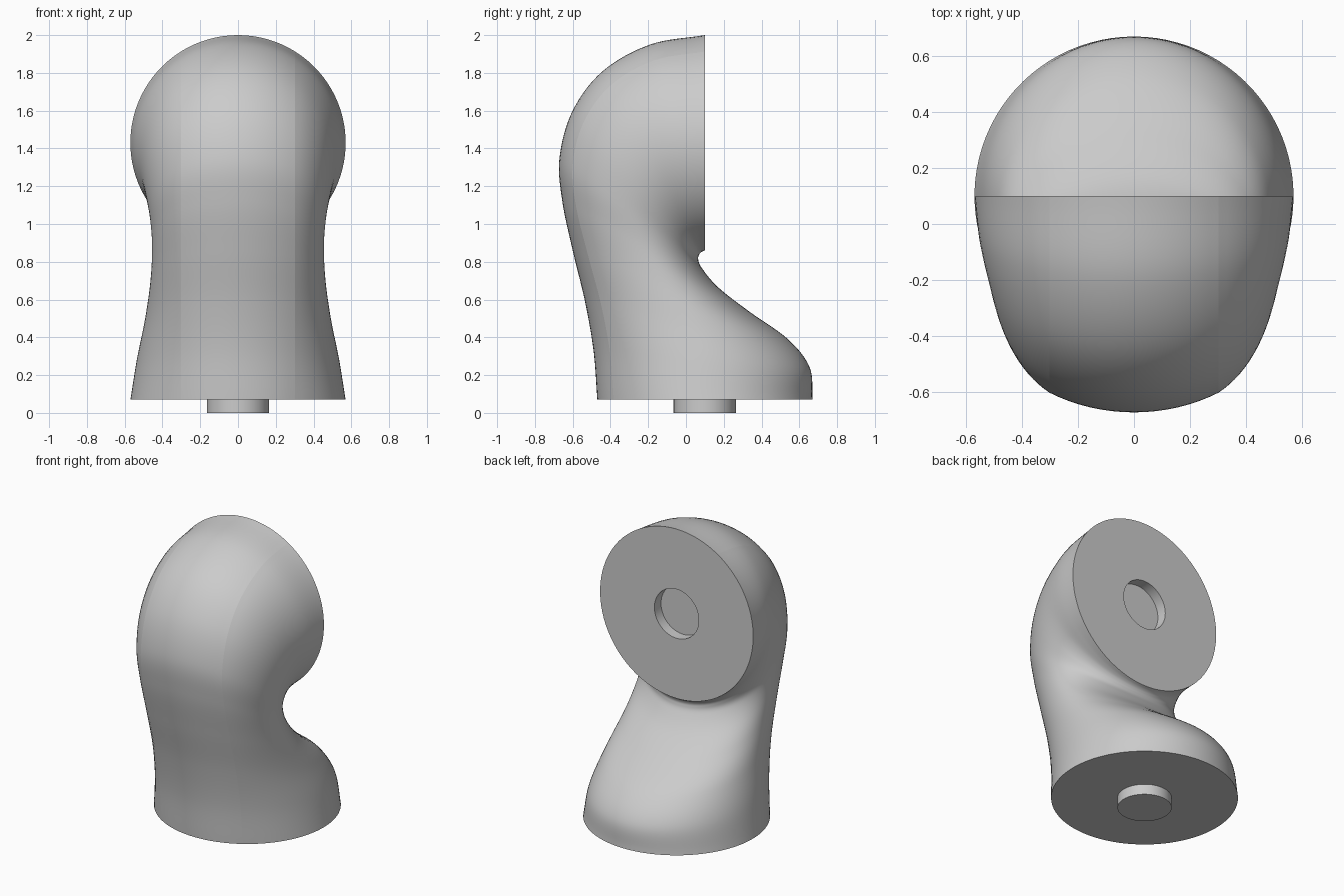
import bpy, bmesh
from math import sin, cos, radians
from mathutils import Vector

if "Cube" in bpy.data.objects:
    bpy.data.objects.remove(bpy.data.objects["Cube"])

# Section guides: outer y, outer z, inner y, inner z, half width
SECTIONS = [
    (-.47, .07, .67, .07, .57), (-.49, .33, .655, .24, .535),
    (-.535, .59, .54, .39, .493), (-.60, .86, .33, .54, .463),
    (-.655, 1.12, .17, .665, .455), (-.67, 1.35, .085, .765, .468),
    (-.60, 1.60, .065, .81, .493), (-.44, 1.81, .068, .835, .52),
    (-.19, 1.95, .08, .85, .552), (.10, 2.0, .10, .86, .57)]
R, PEG, DEPTH = .57, .165, .07
N, CORNER, SUB = 90, 8, 8          # the spine strip spans +-CORNER segments


def catmull(a, b, c, d, t):
    return [.5 * (2*q + (r-p)*t + (2*p-5*q+4*r-s)*t*t + (3*q-p-3*r+s)*t**3)
            for p, q, r, s in zip(a, b, c, d)]


def section(oy, oz, iy, iz, w):
    outer, inner = Vector((0, oy, oz)), Vector((0, iy, iz))
    length = (inner - outer).length
    d = (inner - outer) / length
    half = length / 2
    ac = radians(360 / N * CORNER)
    sc, cc = sin(ac), cos(ac)
    pts = []
    for i in range(N):
        a = radians(360 / N * i)
        s, c = sin(a), cos(a)
        side = 1 if s >= 0 else -1
        if c > cc - 1e-6:                       # constant-radius spine
            x, depth = R * s, R * (1 - c)
        elif c > 0:                             # flank
            x = side * (R*sc + (w - R*sc) * (abs(s) - sc) / (1 - sc))
            depth = R*(1-cc) + (half - R*(1-cc)) * (cc - c) / cc
        else:                                   # inner half ellipse
            x, depth = w * s, half * (1 - c)
        pts.append(outer + d * depth + Vector((x, 0, 0)))
    return pts


bm = bmesh.new()


def bridge(a, b, smooth):
    for i in range(N):
        j = (i + 1) % N
        bm.faces.new((a[i], a[j], b[j], b[i])).smooth = smooth


def mark_sharp(ring):
    for i in range(N):
        bm.edges.get((ring[i], ring[(i + 1) % N])).smooth = False


def cap(ring, centre, offset):
    """Flat end disc with a round peg or socket in its middle."""
    centre, offset = Vector(centre), Vector(offset)
    rim = [bm.verts.new(centre + (v.co - centre) * PEG / R) for v in ring]
    tip = [bm.verts.new(v.co + offset) for v in rim]
    bridge(ring, rim, False)
    bridge(rim, tip, True)
    bm.faces.new(tip).smooth = False
    for r in (ring, rim, tip):
        mark_sharp(r)


# Curved body lofted from the base disc to the upright disc
first = [2*a - b for a, b in zip(SECTIONS[0], SECTIONS[1])]
last = [2*a - b for a, b in zip(SECTIONS[-1], SECTIONS[-2])]
keys = [first] + SECTIONS + [last]
rows = [catmull(*keys[k:k+4], t / SUB)
        for k in range(len(SECTIONS) - 1) for t in range(SUB)]
rows.append(SECTIONS[-1])
rings = [[bm.verts.new(p) for p in section(*row)] for row in rows]
for a, b in zip(rings, rings[1:]):
    bridge(a, b, True)
    for i in (CORNER, N - CORNER):              # soft crease beside the spine
        bm.edges.get((a[i], b[i])).smooth = False

# Peg under the base, matching socket in the upright disc
cap(rings[0], (0, .10, .07), (0, 0, -DEPTH))
cap(rings[-1], (0, .10, 1.43), (0, -DEPTH, 0))

bmesh.ops.recalc_face_normals(bm, faces=bm.faces)
mesh = bpy.data.meshes.new("elbow_joint")
bm.to_mesh(mesh)
bm.free()
bpy.context.collection.objects.link(bpy.data.objects.new("elbow_joint", mesh))
